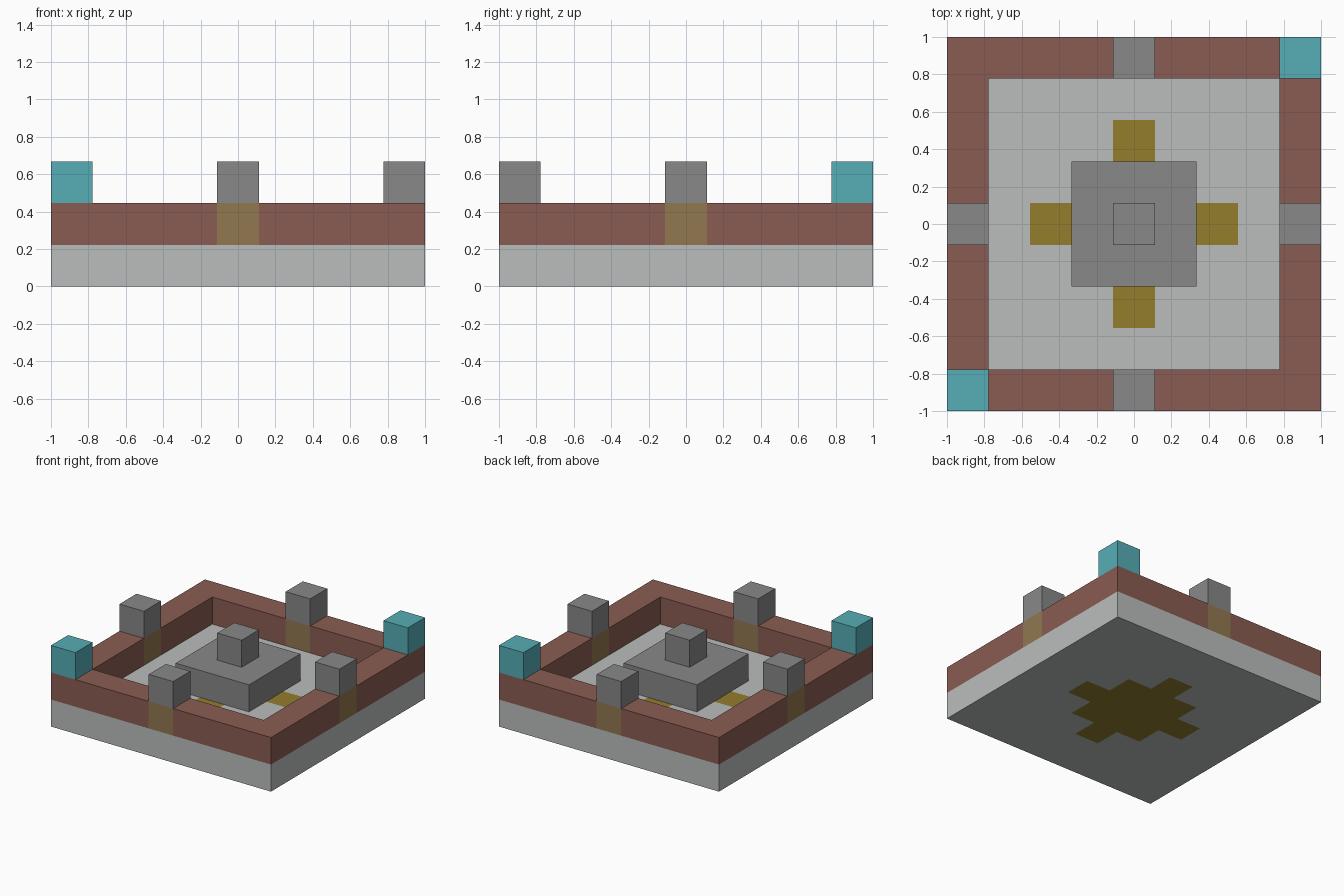
import bpy
import bmesh

if "Cube" in bpy.data.objects:
    bpy.data.objects.remove(bpy.data.objects["Cube"], do_unlink=True)

U = 2 / 9  # one block of the nine by nine layout


def material(name, rgb):
    # Convert display values to linear
    linear = [((c / 255 + 0.055) / 1.055) ** 2.4 for c in rgb] + [1]
    mat = bpy.data.materials.new(name)
    mat.use_nodes = True
    mat.diffuse_color = linear
    bsdf = next(n for n in mat.node_tree.nodes if n.type == "BSDF_PRINCIPLED")
    bsdf.inputs["Base Color"].default_value = linear
    return mat


pale = material("pale stone", (187, 190, 190))
gold = material("gold", (147, 125, 44))
brick = material("brick", (138, 92, 82))
tan = material("tan", (145, 120, 80))
grey = material("grey stone", (136, 136, 136))
teal = material("teal", (86, 174, 182))


def link(name, bm, mats):
    mesh = bpy.data.meshes.new(name)
    bm.to_mesh(mesh)
    bm.free()
    for mat in mats:
        mesh.materials.append(mat)
    obj = bpy.data.objects.new(name, mesh)
    bpy.context.collection.objects.link(obj)
    return obj


def layer(name, level, mats, keep, accent):
    """One-block-thick sheet of blocks; rules take near and far axis distance in blocks."""
    bm = bmesh.new()
    bmesh.ops.create_grid(bm, x_segments=9, y_segments=9, size=1)
    drop = []
    for face in bm.faces:
        c = face.calc_center_median()
        near, far = sorted((round(abs(c.x) / U), round(abs(c.y) / U)))
        face.material_index = int(accent(near, far))
        if not keep(near, far):
            drop.append(face)
    bmesh.ops.delete(bm, geom=drop, context="FACES")
    obj = link(name, bm, mats)
    obj.location.z = level * U
    solid = obj.modifiers.new("thickness", "SOLIDIFY")
    solid.thickness = U
    solid.offset = 1


def block(name, x, y, level, width, mat):
    bm = bmesh.new()
    bmesh.ops.create_cube(bm, size=U)
    bmesh.ops.scale(bm, vec=(width, width, 1), verts=bm.verts)
    obj = link(name, bm, [mat])
    obj.location = (x * U, y * U, (level + 0.5) * U)


# Floor with a gold cross, and the perimeter wall with tan middle blocks
layer("floor", 0, [pale, gold], lambda near, far: True,
      lambda near, far: far <= 1 or (near == 0 and far == 2))
layer("wall", 1, [brick, tan], lambda near, far: far == 4,
      lambda near, far: near == 0)

# Central pedestal
block("pedestal", 0, 0, 1, 3, grey)
block("pedestal_top", 0, 0, 2, 1, grey)

# Posts on the wall middles, and the two corner blocks
for side, x, y in (("front", 0, -4), ("back", 0, 4), ("left", 4, 0), ("right", -4, 0)):
    block(side + "_post", x, y, 2, 1, grey)
for side, s in (("front_right", -4), ("back_left", 4)):
    block(side + "_corner_block", s, s, 2, 1, teal)
